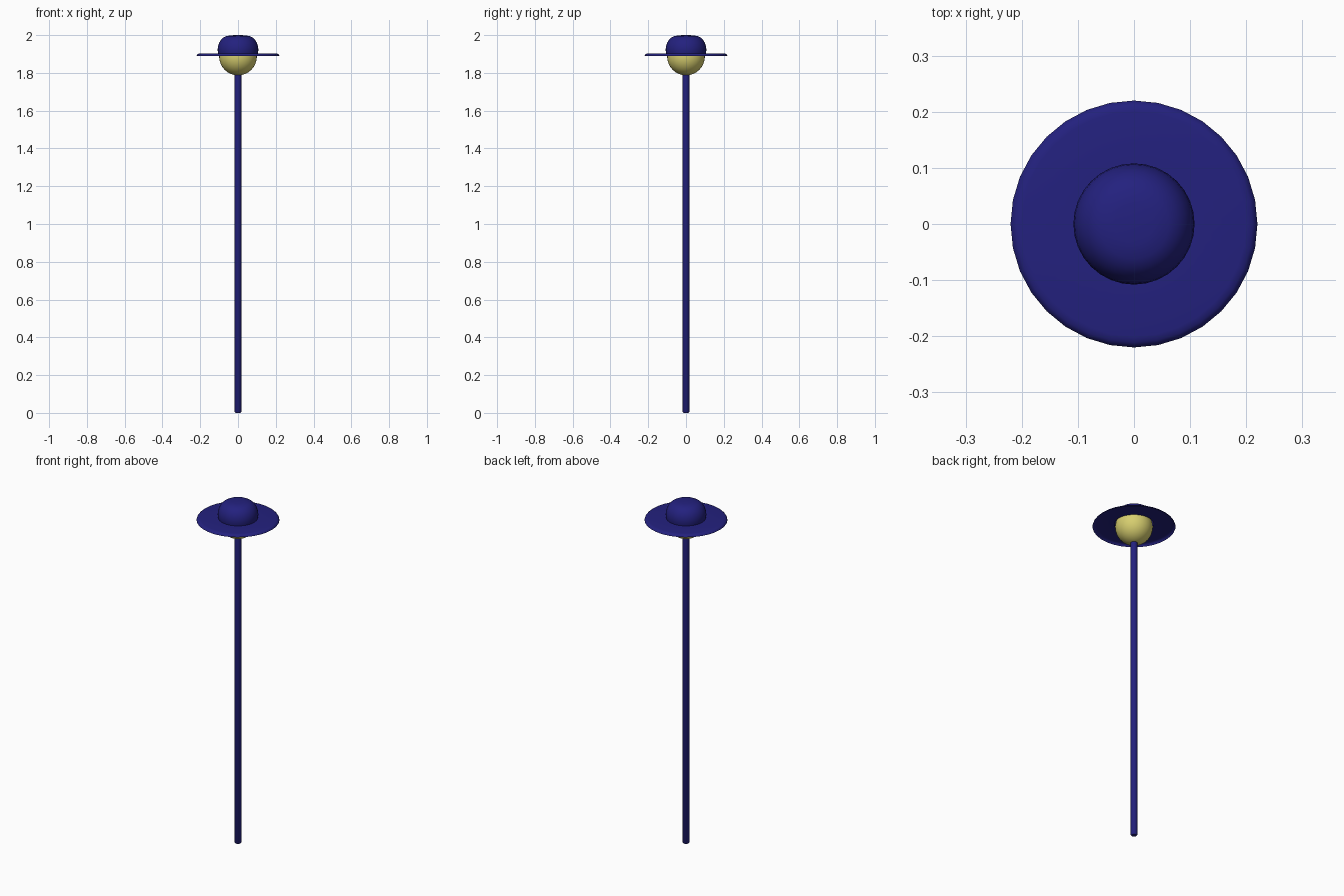
import bpy, bmesh, math

if "Cube" in bpy.data.objects:
    bpy.data.objects.remove(bpy.data.objects["Cube"])

def material(name, color):
    m = bpy.data.materials.new(name)
    m.diffuse_color = color
    m.use_nodes = True
    m.node_tree.nodes["Principled BSDF"].inputs["Base Color"].default_value = m.diffuse_color
    return m

navy = material("navy_paint", (0.017, 0.015, 0.21, 1))
glow = material("yellow_glass", (0.68, 0.62, 0.16, 1))

def lathe(name, profile, sides, mat):
    """Spin an (r, z) profile around the z axis."""
    bm = bmesh.new()
    verts = [bm.verts.new((r, 0, z)) for r, z in profile]
    edges = [bm.edges.new(p) for p in zip(verts, verts[1:])]
    bmesh.ops.spin(bm, geom=verts + edges, cent=(0, 0, 0), axis=(0, 0, 1),
                   angle=math.tau, steps=sides)
    bmesh.ops.remove_doubles(bm, verts=bm.verts, dist=1e-5)
    bmesh.ops.recalc_face_normals(bm, faces=bm.faces)
    # profiles run bottom/outside to top, so the last faces must look up
    top = max(bm.faces, key=lambda f: f.calc_center_median().z)
    if top.normal.z < 0:
        bmesh.ops.reverse_faces(bm, faces=bm.faces)
    me = bpy.data.meshes.new(name)
    bm.to_mesh(me)
    bm.free()
    ob = bpy.data.objects.new(name, me)
    bpy.context.collection.objects.link(ob)
    me.materials.append(mat)
    bpy.ops.object.select_all(action='DESELECT')
    ob.select_set(True)
    bpy.context.view_layer.objects.active = ob
    bpy.ops.object.shade_smooth_by_angle(angle=math.radians(40))
    return ob

# Pole with a softened foot
lathe("pole", [(0, 0), (0.013, 0), (0.018, 0.006), (0.018, 1.795), (0, 1.795)], 32, navy)

# Glass globe
R, C = 0.1, 1.887
lathe("globe", [(R * math.sin(math.pi * i / 16), C - R * math.cos(math.pi * i / 16))
                for i in range(17)], 32, glow)

# Shade: brim with a rolled edge, rising into a flattened dome
lathe("shade", [(0.220, 1.890), (0.217, 1.896), (0.211, 1.901), (0.200, 1.903),
                (0.105, 1.903), (0.108, 1.920), (0.106, 1.940), (0.101, 1.957),
                (0.092, 1.973), (0.079, 1.986), (0.062, 1.995), (0.035, 1.999),
                (0, 2.0)], 32, navy)
